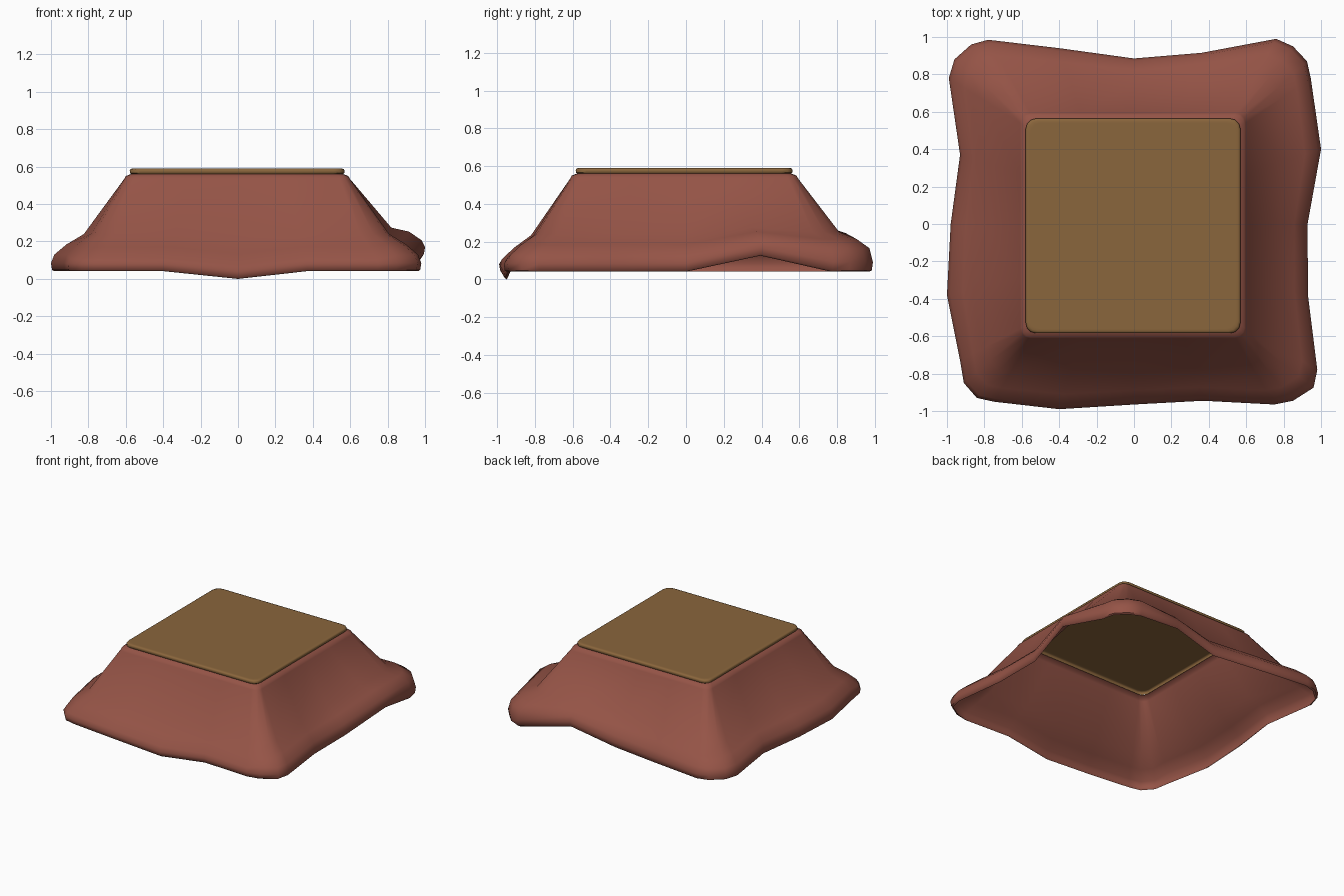
import bpy, bmesh, math

if "Cube" in bpy.data.objects:
    bpy.data.objects.remove(bpy.data.objects["Cube"])

def material(name, rgb):
    m = bpy.data.materials.new(name)
    m.diffuse_color = (*rgb, 1)
    m.use_nodes = True
    m.node_tree.nodes["Principled BSDF"].inputs["Base Color"].default_value = m.diffuse_color
    return m

RED = material("brick red cloth", (0.300, 0.088, 0.062))
WOOD = material("brown wood", (0.255, 0.132, 0.045))
CX, CY = -0.005, -0.01        # the table sits slightly off centre

def make_object(name, rings, mat, cap=False):
    """Skin a stack of closed rings; optionally close the last one."""
    bm = bmesh.new()
    loops = [[bm.verts.new(p) for p in r] for r in rings]
    for a, b in zip(loops, loops[1:]):
        n = len(a)
        for i in range(n):
            j = (i + 1) % n
            bm.faces.new((a[i], a[j], b[j], b[i]))
    if cap:
        bm.faces.new(loops[-1])
    me = bpy.data.meshes.new(name)
    bm.to_mesh(me)
    bm.free()
    ob = bpy.data.objects.new(name, me)
    bpy.context.collection.objects.link(ob)
    me.materials.append(mat)
    bpy.context.view_layer.objects.active = ob
    ob.select_set(True)
    bpy.ops.object.shade_smooth_by_angle(angle=math.radians(50))
    ob.select_set(False)
    return ob

def square_ring(h, r):
    """Rounded square, counter-clockwise from front left: 3 corner and 4 side points per side."""
    c, pts = h - r, []
    for k in range(4):
        q = k * math.pi / 2
        local = [(-c - r * math.sin(a), -c - r * math.cos(a))
                 for a in (math.radians(60), math.radians(30), 0)]
        local += [(-h * 0.46, -h), (0, -h), (h * 0.46, -h), (c, -h)]
        for x, y in local:
            pts.append((CX + x * math.cos(q) - y * math.sin(q),
                        CY + x * math.sin(q) + y * math.cos(q)))
    return pts

# wavy blanket hem, same point order as square_ring
HEM = [(-.91, -.85), (-.84, -.93), (-.75, -.95), (-.40, -.99), (0, -.965), (.37, -.945), (.75, -.965),
       (.85, -.945), (.96, -.875), (.98, -.78), (.93, -.38), (.928, 0), (1.0, .40), (.945, .78),
       (.925, .87), (.85, .95), (.76, .99), (.36, .915), (0, .885), (-.40, .94), (-.78, .985),
       (-.87, .96), (-.96, .88), (-.99, .78), (-.93, .37), (-.98, 0), (-1.0, -.38), (-.93, -.73)]
LIFT = {4: -0.041, 12: 0.085, 17: 0.075}   # front sag, raised folds on right and back

# blanket: (spread from table to hem, height, share of the lift, share of the corner puff)
top = square_ring(0.595, 0.05)
profile = [(0.955, 0.041, 1, 0), (0.985, 0.048, 1, 0), (1.0, 0.085, 1, 0.2),
           (0.955, 0.13, 0.9, 1), (0.79, 0.185, 0.8, 0.8), (0.56, 0.24, 0.4, 0.3),
           (0.02, 0.535, 0, 0), (0.0, 0.55, 0, 0)]
rings = []
for t, z, w, p in profile:
    ring = []
    for i, (a, b) in enumerate(zip(top, HEM)):
        puff = 0.035 if 13 <= i <= 16 else -0.02 if i <= 6 else 0
        ring.append((a[0] + (b[0] - a[0]) * t, a[1] + (b[1] - a[1]) * t,
                     z + w * LIFT.get(i, 0) + p * puff))
    rings.append(ring)
rings.append([(x, y, 0.561) for x, y in square_ring(0.566, 0.05)])
make_object("blanket", rings, RED)

# table top: rounded board, hollow underneath, with a flat top
board = [(0.563, 0.558), (0.573, 0.566), (0.574, 0.580), (0.570, 0.587), (0.562, 0.590),
         (0.550, 0.590), (0.445, 0.590)]
make_object("table_top", [[(x, y, z) for x, y in square_ring(h, 0.055)] for h, z in board],
            WOOD, cap=True)
